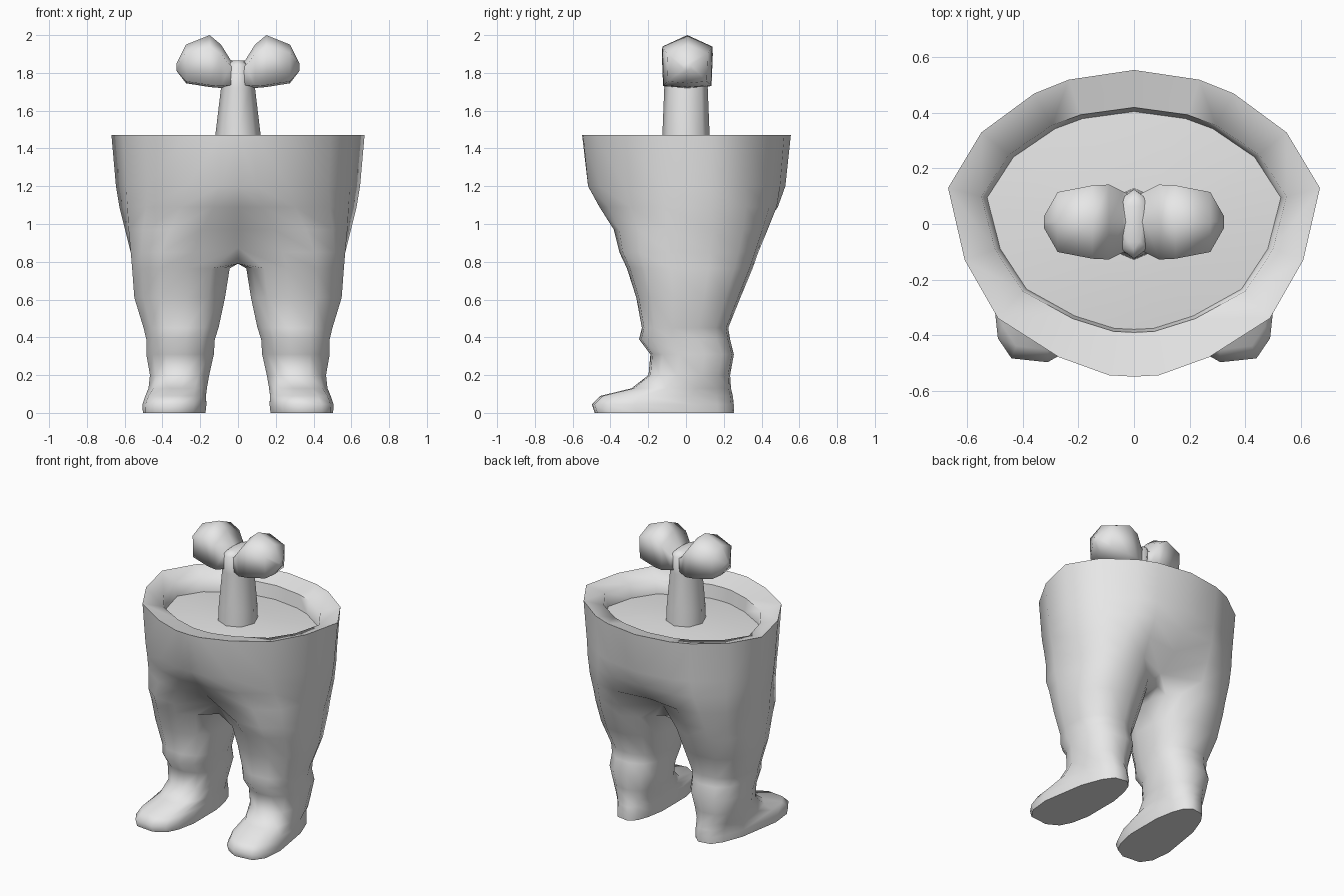
import bpy
import bmesh
from math import sin, cos, pi, radians, copysign

old = bpy.data.objects.get("Cube")
if old:
    bpy.data.objects.remove(old, do_unlink=True)

grey = bpy.data.materials.new("Plain grey")
grey.use_nodes = True
colour = (0.8, 0.8, 0.8, 1)
grey.diffuse_color = colour
grey.node_tree.nodes["Principled BSDF"].inputs["Base Color"].default_value = colour


def bridge(bm, a, b, closed):
    """Join two rings of equal length with quads."""
    n = len(a)
    for i in range(n if closed else n - 1):
        j = (i + 1) % n
        bm.faces.new((a[i], a[j], b[j], b[i]))


def loft(bm, rings, closed=True):
    rows = [[bm.verts.new(p) for p in ring] for ring in rings]
    for a, b in zip(rows, rows[1:]):
        bridge(bm, a, b, closed)
    return rows


def finish(name, bm, mirrored=False, angle=65):
    bmesh.ops.remove_doubles(bm, verts=bm.verts[:], dist=0.0005)
    if mirrored:
        geom = bm.verts[:] + bm.edges[:] + bm.faces[:]
        bmesh.ops.mirror(bm, geom=geom, axis='X', merge_dist=0.001)
        bmesh.ops.remove_doubles(bm, verts=bm.verts[:], dist=0.0005)
    bmesh.ops.recalc_face_normals(bm, faces=bm.faces[:])
    mesh = bpy.data.meshes.new(name)
    bm.to_mesh(mesh)
    bm.free()
    mesh.materials.append(grey)
    obj = bpy.data.objects.new(name, mesh)
    bpy.context.collection.objects.link(obj)
    bpy.ops.object.select_all(action='DESELECT')
    obj.select_set(True)
    bpy.context.view_layer.objects.active = obj
    bpy.ops.object.shade_smooth_by_angle(angle=radians(angle))


# Half outline of the waist, front centre round to back centre
waist = [(0, -.55), (.09, -.545), (.27, -.48), (.49, -.34), (.61, -.13),
         (.67, .13), (.55, .33), (.36, .47), (.235, .52), (0, .555)]
LAST = len(waist) - 1
INNER = 4


def leg_ring(z, inner, outer, front, back, splay=0.0, power=0.85):
    """Closed ring whose first points line up with the hip outline."""
    angles = [-125 + 250 * k / LAST for k in range(LAST + 1)]
    angles += [125 + 110 * k / (INNER + 1) for k in range(1, INNER + 1)]
    cx, rx = (inner + outer) / 2, (outer - inner) / 2
    cy, ry = (front + back) / 2, (back - front) / 2
    ring = []
    for a in angles:
        c, s = cos(radians(a)), sin(radians(a))
        c, s = (copysign(abs(v) ** power, v) for v in (c, s))
        x = cx + (rx - 2 * splay * max(s, 0)) * c - splay * s
        ring.append([x, cy + ry * s, z])
    return ring


def hip_ring(z, sx, front, back, mix=0.0):
    """Scaled waist outline, blended towards the outline of two thighs."""
    thigh = leg_ring(z, 0, waist[5][0] * sx, waist[0][1] * front, waist[-1][1] * back)
    thigh[0][0] = thigh[LAST][0] = 0
    ring = []
    for (x, y), (tx, ty, _) in zip(waist, thigh):
        x, y = x * sx, y * (front if y < 0 else back)
        ring.append([x + (tx - x) * mix, y + (ty - y) * mix, z])
    return ring


# Hips, with flat rim and hollow top
bm = bmesh.new()
hips = loft(bm, [
    hip_ring(1.37, 0, 0, 0),
    hip_ring(1.365, .4, .36, .36),
    hip_ring(1.345, .79, .69, .73),
    hip_ring(1.435, .82, .71, .757),
    hip_ring(1.47, 1, 1, 1),
    hip_ring(1.2, .965, .95, .955, .05),
    hip_ring(1.09, .94, .84, .91, .25),
    hip_ring(.97, .9, .7, .8, .65),
], closed=False)

# Crotch ring: the inner side lies on the centre plane
split = leg_ring(.85, 0, .575, -.355, .385)
for k, p in enumerate(split):
    if k in (0, LAST):
        p[0], p[1], p[2] = 0, p[1] * .78, .875
    elif k > LAST:
        p[0], p[2] = 0, .79

# Legs and feet: z, inner, outer, front, back, splay, squareness
legs = loft(bm, [split] + [leg_ring(*row) for row in [
    (.765, .04, .567, -.315, .355),
    (.61, .065, .555, -.265, .29),
    (.45, .1, .505, -.235, .225),
    (.39, .12, .49, -.25, .235),
    (.31, .125, .49, -.19, .255),
    (.2, .15, .47, -.2, .235),
    (.13, .16, .475, -.29, .24, .01),
    (.09, .16, .485, -.455, .25, .025, .7),
    (.045, .155, .497, -.5, .255, .03, .65),
    (.0, .16, .495, -.485, .255, .03, .65),
]])
bridge(bm, hips[-1], legs[0][:LAST + 1], closed=False)
bm.faces.new(legs[-1])
finish("trousers_lower_body", bm, mirrored=True)


# Bone shaft
bm = bmesh.new()
SIDES = 8
shaft = loft(bm, [
    [(rx * cos(2 * pi * k / SIDES), ry * sin(2 * pi * k / SIDES), z)
     for k in range(SIDES)]
    for z, rx, ry in [(1.33, .125, .13), (1.47, .12, .125), (1.72, .09, .115),
                      (1.84, .07, .125), (1.865, .03, .09)]])
bm.faces.new(shaft[0])
bm.faces.new(shaft[-1])
finish("bone_shaft", bm)


# Bone knobs: peaked sections along x
def knob_ring(x, low, high, half):
    shoulder = low + (high - low) * .78
    section = [(-.95, low + .01), (0, low), (.95, low + .01),
               (1, shoulder), (0, high), (-1, shoulder)]
    return [(x, half * side + .007, z) for side, z in section]


bm = bmesh.new()
knob = loft(bm, [knob_ring(*row) for row in [
    (0, 1.725, 1.85, .09),
    (.04, 1.725, 1.87, .11),
    (.09, 1.72, 1.95, .135),
    (.15, 1.725, 2.0, .132),
    (.275, 1.745, 1.95, .108),
    (.325, 1.81, 1.85, .02),
]])
bm.faces.new(knob[-1])
finish("bone_knobs", bm, mirrored=True, angle=85)
